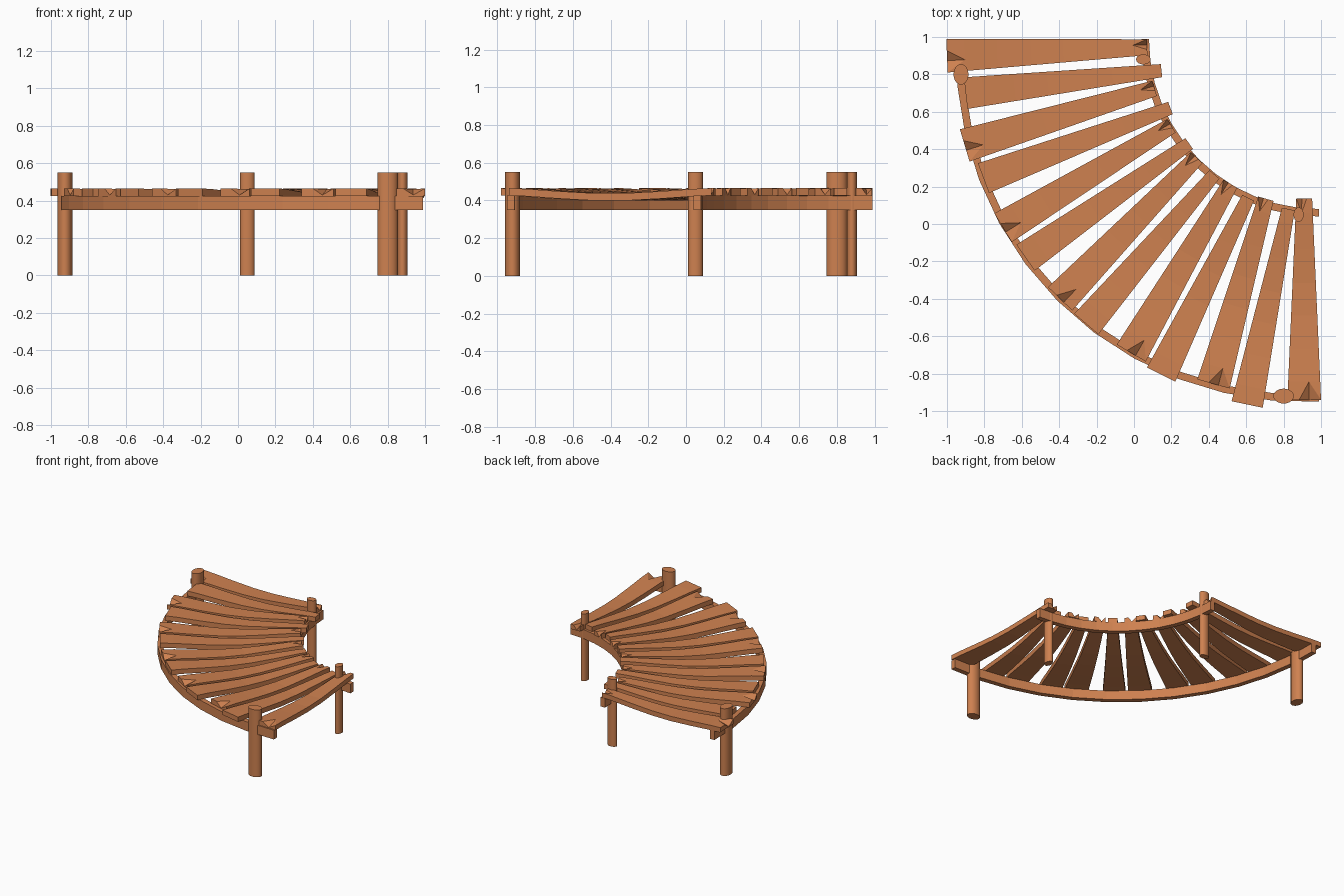
import bpy, bmesh, math
from mathutils import Vector

if "Cube" in bpy.data.objects:
    bpy.data.objects.remove(bpy.data.objects["Cube"])

wood = bpy.data.materials.new("wood")
wood.diffuse_color = (0.62, 0.22, 0.08, 1)
wood.use_nodes = True
wood.node_tree.nodes["Principled BSDF"].inputs["Base Color"].default_value = wood.diffuse_color
CX = CY = 0.99          # centre of the curved walkway


def finish(name, bm):
    bmesh.ops.recalc_face_normals(bm, faces=bm.faces[:])
    mesh = bpy.data.meshes.new(name)
    bm.to_mesh(mesh)
    bm.free()
    ob = bpy.data.objects.new(name, mesh)
    mesh.materials.append(wood)
    bpy.context.collection.objects.link(ob)
    return ob


# Curved support rails with a rectangular section
def rail(name, radius, bulge, steps, half=0.02, z0=0.35, z1=0.425):
    bm = bmesh.new()
    rings = []
    for i in range(steps + 1):
        t = i / steps
        a = math.pi + t * math.pi / 2
        r = radius + bulge * math.sin(math.pi * t)
        rings.append([bm.verts.new((CX + (r + d) * math.cos(a), CY + (r + d) * math.sin(a), z))
                      for d, z in ((-half, z0), (half, z0), (half, z1), (-half, z1))])
    for p, q in zip(rings, rings[1:]):
        for k in range(4):
            bm.faces.new((p[k], p[(k + 1) % 4], q[(k + 1) % 4], q[k]))
    bm.faces.new(rings[0])
    bm.faces.new(rings[-1])
    finish(name, bm)


rail("outer_rail", 1.92, 0.04, 12)
rail("inner_rail", 0.93, 0.0, 12)


# Oval posts
def post(name, x, y, rx, ry):
    bpy.ops.mesh.primitive_cylinder_add(vertices=20, radius=1, depth=0.55, location=(x, y, 0.275))
    ob = bpy.context.object
    ob.name = name
    ob.scale = (rx, ry, 1)
    bpy.ops.object.transform_apply(location=False, rotation=False, scale=True)
    bpy.ops.object.shade_smooth_by_angle()
    ob.data.materials.append(wood)


post("outer_post_back", -0.925, 0.80, 0.04, 0.055)
post("outer_post_front", 0.80, -0.92, 0.055, 0.04)
post("inner_post_back", 0.05, 0.88, 0.039, 0.027)
post("inner_post_front", 0.88, 0.05, 0.027, 0.039)


# Tapered sagging plank; optional V-shaped splits at both ends
def plank(name, outer, inner, w_out, w_in, split):
    a, b = Vector(outer), Vector(inner)
    axis = b - a
    side = Vector((axis.y, -axis.x)).normalized()
    ts = (0, 0.09, 0.25, 0.42, 0.58, 0.75, 0.93, 1)
    cols = (0, 0.35, 0.65, 1)
    last = len(ts) - 1
    bm = bmesh.new()
    top, bot = [], []
    for i, t in enumerate(ts):
        w = w_out + (w_in - w_out) * t
        sag = 0.028 * math.sin(math.pi * t) ** 1.5
        rt, rb = [], []
        for j, c in enumerate(cols):
            p = a + axis * t + side * w * (0.5 - c) * -1
            notch = split and (i, j) in ((0, 2), (last, 1))
            rt.append(bm.verts.new((p.x, p.y, (0.43 if notch else 0.465) - sag)))
            rb.append(bm.verts.new((p.x, p.y, 0.426 - sag)))
        top.append(rt)
        bot.append(rb)
    for i in range(last):
        for j in range(3):
            p, q, r, s = top[i][j], top[i + 1][j], top[i + 1][j + 1], top[i][j + 1]
            # diagonals meet at the tip of each split
            if split and (i, j) in ((0, 1), (last - 1, 1)):
                bm.faces.new((p, q, r) if i == last - 1 and j == 0 else (p, r, q))
                bm.faces.new((p, r, s))
            elif split and (i, j) in ((0, 2), (last - 1, 0)):
                bm.faces.new((p, q, s))
                bm.faces.new((q, r, s))
            else:
                bm.faces.new((p, q, r, s))
            bm.faces.new((bot[i][j], bot[i][j + 1], bot[i + 1][j + 1], bot[i + 1][j]))
        for j in (0, 3):
            bm.faces.new((top[i][j], top[i + 1][j], bot[i + 1][j], bot[i][j]))
    for i in (0, last):
        for j in range(3):
            bm.faces.new((top[i][j], top[i][j + 1], bot[i][j + 1], bot[i][j]))
    finish(name, bm)


# Outer and inner end centres of every plank
ends = [((-1.0, 0.90), (0.07, 0.945)), ((-0.90, 0.70), (0.147, 0.82)),
        ((-0.905, 0.42), (0.11, 0.725)), ((-0.805, 0.245), (0.195, 0.62)),
        ((-0.70, -0.02), (0.20, 0.525)), ((-0.58, -0.18), (0.295, 0.43)),
        ((-0.395, -0.40), (0.335, 0.355)), ((-0.255, -0.535), (0.43, 0.265)),
        ((-0.015, -0.69), (0.515, 0.215)), ((0.145, -0.805), (0.61, 0.14)),
        ((0.425, -0.855), (0.705, 0.135)), ((0.605, -0.965), (0.825, 0.08)),
        ((0.91, -0.94), (0.91, 0.135))]
for n, (o, i) in enumerate(ends):
    odd = n % 2 == 0
    plank(f"plank_{n + 1}", o, i, 0.18 if odd else 0.17, 0.085 if odd else 0.07, odd)
